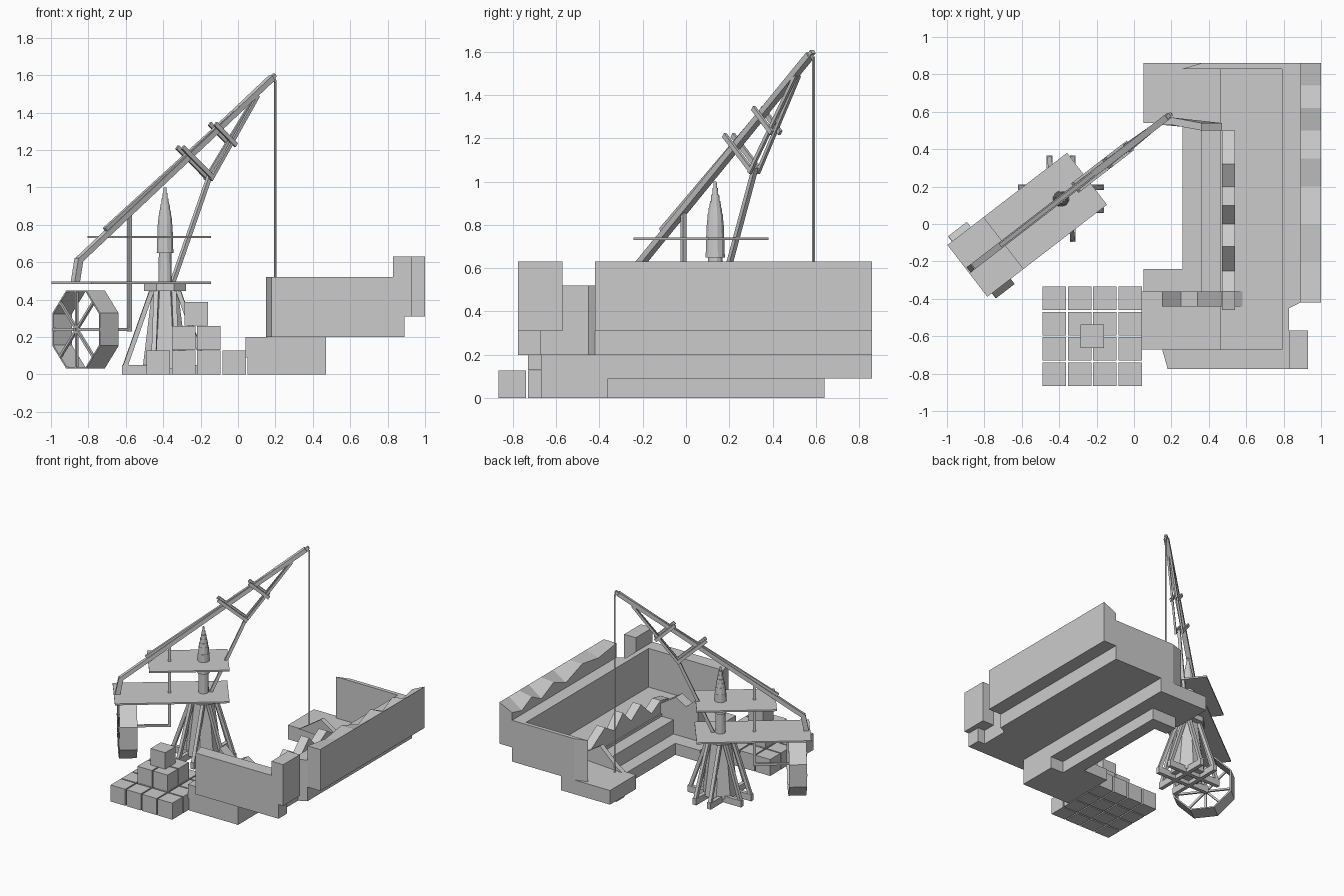
import bpy, bmesh, math
from mathutils import Vector, Matrix

if "Cube" in bpy.data.objects:
    bpy.data.objects.remove(bpy.data.objects["Cube"])

ANG = math.radians(37.6)
U = Vector((math.cos(ANG), math.sin(ANG), 0))
V = Vector((-math.sin(ANG), math.cos(ANG), 0))
Z = Vector((0, 0, 1))
C = Vector((-0.39, 0.135, 0))


def P(u, v, z):
    """Crane coordinates: u along the boom, v across it."""
    return C + U * u + V * v + Z * z


def finish(name, bm):
    bmesh.ops.recalc_face_normals(bm, faces=bm.faces)
    me = bpy.data.meshes.new(name)
    bm.to_mesh(me)
    bm.free()
    ob = bpy.data.objects.new(name, me)
    bpy.context.collection.objects.link(ob)
    return ob


def prism(name, pts, ext):
    """Planar outline extruded along a vector."""
    bm = bmesh.new()
    f = bm.faces.new([bm.verts.new(p) for p in pts])
    r = bmesh.ops.extrude_face_region(bm, geom=[f])
    bmesh.ops.translate(bm, vec=Vector(ext), verts=[g for g in r['geom'] if isinstance(g, bmesh.types.BMVert)])
    return finish(name, bm)


def slab(name, outline, z0, z1):
    return prism(name, [(x, y, z0) for x, y in outline], (0, 0, z1 - z0))


def box(name, x0, x1, y0, y1, z0, z1):
    return slab(name, [(x0, y0), (x1, y0), (x1, y1), (x0, y1)], z0, z1)


def beam(name, a, b, w, h):
    d = (b - a).normalized()
    s = d.cross(Z)
    s = V if s.length < 1e-3 else s.normalized()
    n = s.cross(d)
    return prism(name, [a + s * w / 2 * i + n * h / 2 * j for i, j in ((-1, -1), (1, -1), (1, 1), (-1, 1))], b - a)


def cone(name, r0, r1, z0, z1, n):
    bm = bmesh.new()
    bmesh.ops.create_cone(bm, cap_ends=True, segments=n, radius1=r0, radius2=r1, depth=z1 - z0,
                          matrix=Matrix.Translation(C + Z * (z0 + z1) / 2) @ Matrix.Rotation(math.pi / n, 4, 'Z'))
    return finish(name, bm)


# Stone stack: 4x4, 2x2 and one on top
for n, layer in ((4, 0), (2, 1), (1, 2)):
    for i in range(n):
        for j in range(n):
            cx = -0.223 + (i - (n - 1) / 2) * 0.135
            cy = -0.60 + (j - (n - 1) / 2) * 0.135
            z = layer * 0.13
            box("stone_block", cx - .0625, cx + .0625, cy - .0625, cy + .0625, z, z + .128)

# Crane foot: crossed ground beams, pier, struts, cap
for s in (-1, 1):
    o = s * 0.062
    beam("ground_beam_x", C + Vector((-.23, o, .025)), C + Vector((.23, o, .025)), .03, .05)
    beam("ground_beam_y", C + Vector((o, -.23, .025)), C + Vector((o, .23, .025)), .03, .05)
    for t in (-1, 1):
        beam("foot_strut", C + Vector((t * .215, o, .04)), C + Vector((t * .07, o * .75, .45)), .025, .025)
        beam("foot_strut", C + Vector((o, t * .215, .04)), C + Vector((o * .75, t * .07, .45)), .025, .025)
cone("pier", .13, .075, .03, .45, 8)
cone("pier_cap", .122, .122, .445, .49, 8)

# Stepped mast
steps = [(.48, .66, .038), (.65, .8, .046), (.8, .85, .04), (.85, .88, .034), (.88, .91, .028),
         (.91, .94, .021), (.94, .97, .014), (.97, 1.0, .008)]
for z0, z1, r in steps:
    cone("mast_section", r, r * .9, z0, z1, 12)

# Platforms and rear post
beam("lower_platform", P(-.632, 0, .49), P(.175, 0, .49), .35, .012)
beam("upper_platform", P(-.39, 0, .735), P(.175, 0, .735), .35, .012)
beam("rear_post", P(-.24, 0, .23), P(-.24, 0, .86), .02, .02)
beam("wheel_axle", P(-.61, 0, .24), P(-.23, 0, .24), .016, .016)

# Treadwheel: octagonal rim with spokes
bm = bmesh.new()
rot = Matrix((V, Z, U)).transposed().to_4x4()
bmesh.ops.create_cone(bm, cap_ends=False, segments=8, radius1=.227, radius2=.227, depth=.125,
                      matrix=Matrix.Translation(P(-.537, 0, .24)) @ rot @ Matrix.Rotation(math.pi / 8, 4, 'Z'))
rim = finish("treadwheel_rim", bm)
mod = rim.modifiers.new("thickness", 'SOLIDIFY')
mod.thickness = .01
for k in range(4):
    a = k * math.pi / 4
    dv, dz = math.cos(a) * .207, math.sin(a) * .207
    beam("wheel_spoke", P(-.595, -dv, .24 - dz), P(-.595, dv, .24 + dz), .014, .014)

# Boom, braces and rope
beam("boom_foot", P(-.606, 0, .49), P(-.58, 0, .62), .035, .035)
beam("boom", P(-.59, 0, .605), P(.72, 0, 1.585), .035, .03)
beam("boom_upper", P(-.405, 0, .775), P(.74, 0, 1.6), .022, .02)
beam("lower_brace", P(.05, 0, .49), P(.303, 0, 1.065), .022, .022)
for s in (-1, 1):
    o = s * .025
    beam("upper_brace", P(.29, o, 1.04), P(.62, o * .4, 1.49), .014, .018)
    beam("long_cross_tie", P(.10, o, 1.215), P(.30, o, 1.055), .014, .024)
    beam("short_cross_tie", P(.32, o, 1.34), P(.46, o, 1.225), .014, .024)
beam("rope_head", P(.725, 0, 1.595), P(.744, 0, 1.565), .012, .012)
beam("rope", P(.744, 0, .2), P(.744, 0, 1.575), .009, .009)

# Stepped foundation, two C-shaped courses
slab("foundation_lower", [(.05, -.36), (.36, -.36), (.36, .64), (.15, .64), (.15, .54), (.26, .54),
                          (.26, -.24), (.05, -.24)], 0, .09)
box("foundation_corner", .05, .47, -.67, -.36, 0, .09)
slab("foundation_upper", [(.04, -.67), (.47, -.67), (.47, .86), (.05, .86), (.05, .54), (.36, .54),
                          (.36, -.36), (.04, -.36)], .09, .2)

# Floor and outer walls
box("floor", .46, .80, -.70, .84, .2, .22)
slab("front_wall", [(.18, -.775), (.89, -.775), (.89, -.67), (.15, -.67)], .2, .52)
slab("right_wall", [(.79, -.67), (.83, -.67), (.83, -.57), (.79, -.47), (.89, -.42), (.89, .86), (.79, .86)], .2, .52)
box("right_wall_gap", .79, .83, -.60, -.45, .2, .52)
slab("back_wall", [(.26, .83), (.80, .83), (.80, .86), (.36, .86)], .2, .52)
box("corner_block", .83, .93, -.775, -.57, .31, .63)

# Raised outer course with a crumbling inner top edge
ys = [-.42, -.2, 0, .2, .35, .5, .62, .74, .86]
zs = [.63, .6, .63, .56, .62, .55, .61, .55, .58]
bm = bmesh.new()
rows = [[bm.verts.new(p) for p in ((.89, y, .31), (1, y, .31), (1, y, .63), (.89, y, z))] for y, z in zip(ys, zs)]
for a, b in zip(rows, rows[1:]):
    for i in range(4):
        bm.faces.new((a[i], a[(i + 1) % 4], b[(i + 1) % 4], b[i]))
bm.faces.new(rows[0])
bm.faces.new(rows[-1])
finish("outer_course", bm)

# Broken inner wall around the foundation
side = [(-.46, .30), (-.36, .32), (-.25, .26), (-.12, .38), (0, .30), (.1, .40), (.2, .3), (.32, .37), (.5, .26)]
prism("broken_wall_side", [(.47, -.46, .2)] + [(.47, y, z) for y, z in side] + [(.47, .5, .2)], (.07, 0, 0))
south = [(.15, .42), (.25, .33), (.34, .38), (.45, .31), (.58, .22)]
prism("broken_wall_front", [(.15, -.36, .2)] + [(x, -.36, z) for x, z in south] + [(.58, -.36, .2)], (0, -.08, 0))
prism("broken_wall_back", [(.15, .53, .2), (.2, .53, .23), (.36, .5, .34), (.47, .5, .27), (.47, .5, .2)], (0, .04, 0))
